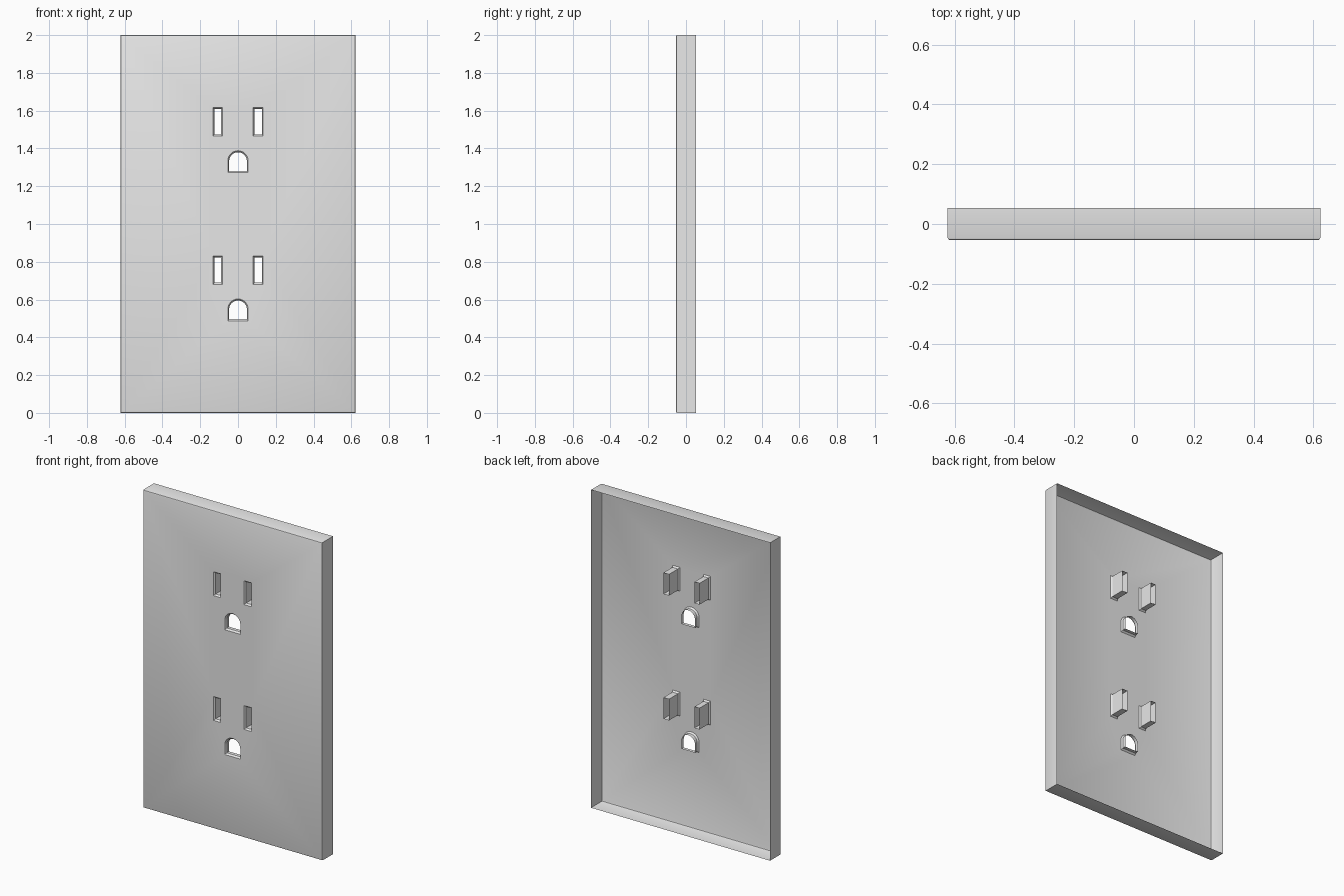
import bpy, bmesh, math

if "Cube" in bpy.data.objects:
    bpy.data.objects.remove(bpy.data.objects["Cube"])

W, H, D = 0.623, 2.0, 0.054      # half width, height, half depth
ROUND = 0.008                    # softened front edges

grey = bpy.data.materials.new("plate grey")
grey.diffuse_color = (0.8, 0.8, 0.8, 1)
grey.use_nodes = True
grey.node_tree.nodes["Principled BSDF"].inputs["Base Color"].default_value = grey.diffuse_color


def rect(x0, x1, z0, z1):
    return [(x0, z0), (x1, z0), (x1, z1), (x0, z1)]


def arch(r, z0, z_top, n=14):
    """Flat-bottomed hole with a half-round top, anticlockwise."""
    zc = z_top - r
    return [(-r, z0), (r, z0)] + [
        (r * math.cos(math.pi * i / n), zc + r * math.sin(math.pi * i / n))
        for i in range(n + 1)]


def add_ring(bm, pts, y):
    return [bm.verts.new((x, y, z)) for x, z in pts]


def bridge(bm, a, b, inward=False):
    for i in range(len(a)):
        j = (i + 1) % len(a)
        quad = [a[i], b[i], b[j], a[j]]
        bm.faces.new(quad[::-1] if inward else quad)


def finish(bm, name):
    me = bpy.data.meshes.new(name)
    bm.to_mesh(me)
    bm.free()
    ob = bpy.data.objects.new(name, me)
    bpy.context.collection.objects.link(ob)
    me.materials.append(grey)
    bpy.ops.object.select_all(action='DESELECT')
    ob.select_set(True)
    bpy.context.view_layer.objects.active = ob
    bpy.ops.object.shade_smooth_by_angle(angle=math.radians(30))


# Each opening: name, outline at the front, outline of the throat, back end
openings = []
for label, dz in (("upper", 0.0), ("lower", -0.785)):
    shapes = [
        ("left_slot", rect(-0.132, -0.083, 1.466, 1.616),
         rect(-0.125, -0.090, 1.474, 1.608), 0.045),
        ("right_slot", rect(0.080, 0.132, 1.466, 1.616),
         rect(0.087, 0.126, 1.474, 1.608), 0.045),
        ("ground_hole", arch(0.054, 1.272, 1.388),
         arch(0.047, 1.281, 1.380), -0.022),
    ]
    for part, outer, inner, y_end in shapes:
        openings.append((label + "_" + part,
                         [(x, z + dz) for x, z in outer],
                         [(x, z + dz) for x, z in inner], y_end))

# Wall plate: front panel with openings, softened edge and open-backed rim
bm = bmesh.new()
front = add_ring(bm, rect(-W + ROUND, W - ROUND, ROUND, H - ROUND), -D)
loops = [front] + [add_ring(bm, o[1], -D) for o in openings]
edges = []
for loop in loops:
    for i in range(len(loop)):
        edges.append(bm.edges.new((loop[i], loop[(i + 1) % len(loop)])))
bmesh.ops.triangle_fill(bm, use_beauty=True, use_dissolve=False,
                        edges=edges, normal=(0, -1, 0))
bm.normal_update()
for f in bm.faces:
    if f.normal.y > 0:
        f.normal_flip()
k = ROUND * 0.3
previous = front
for inset, y in ((k, -D + k), (0, -D + ROUND), (0, D)):
    ring = add_ring(bm, rect(-W + inset, W - inset, inset, H - inset), y)
    bridge(bm, previous, ring)
    previous = ring
finish(bm, "wall_plate")

# Sleeves: flared lip at the panel, then a thin tube running backwards
for name, outer, inner, y_end in openings:
    bm = bmesh.new()
    lip = add_ring(bm, outer, -D)
    throat = add_ring(bm, inner, -D + 0.01)
    end = add_ring(bm, inner, y_end)
    bridge(bm, lip, throat, inward=True)
    bridge(bm, throat, end, inward=True)
    finish(bm, name + "_sleeve")
